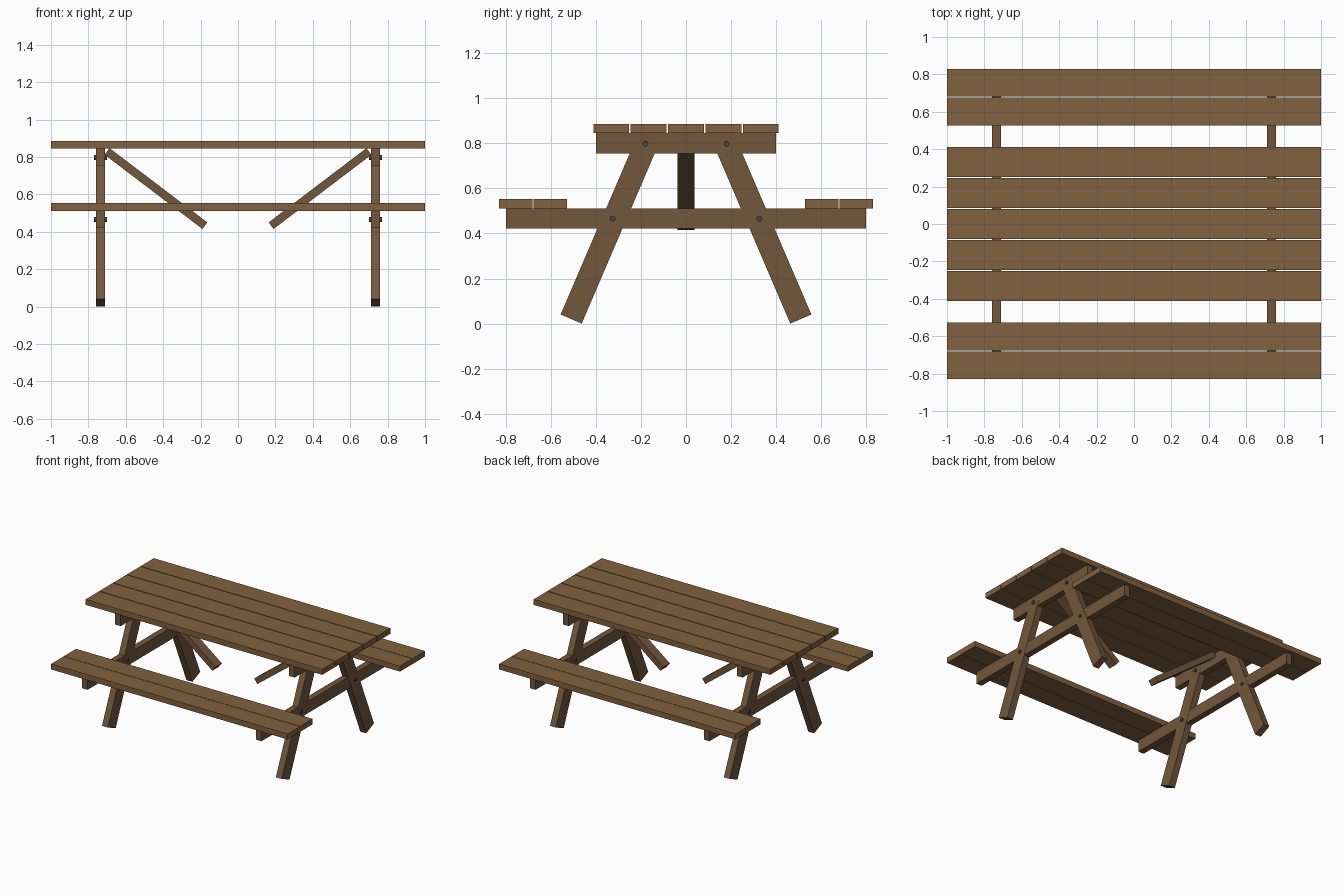
import bpy
from mathutils import Vector, Matrix
from math import pi

if "Cube" in bpy.data.objects:
    bpy.data.objects.remove(bpy.data.objects["Cube"])


def material(name, rgb):
    m = bpy.data.materials.new(name)
    m.diffuse_color = (*rgb, 1)
    m.use_nodes = True
    m.node_tree.nodes["Principled BSDF"].inputs["Base Color"].default_value = m.diffuse_color
    return m


plank_wood = material("plank_wood", (0.22, 0.12, 0.05))
frame_wood = material("frame_wood", (0.17, 0.095, 0.045))
steel = material("dark_steel", (0.06, 0.06, 0.06))


def finish(name, mat):
    ob = bpy.context.object
    ob.name = name
    ob.data.materials.append(mat)
    return ob


def box(name, center, size, mat):
    bpy.ops.mesh.primitive_cube_add(size=1)
    ob = finish(name, mat)
    ob.data.transform(Matrix.Diagonal((*size, 1)))
    ob.location = center
    return ob


def bar(name, a, b, side, width, depth, mat):
    """Square-ended bar from a to b; width runs along the axis 'side'."""
    a, b, side = Vector(a), Vector(b), Vector(side)
    axis = (b - a).normalized()
    ob = box(name, (0, 0, 0), (width, depth, (b - a).length), mat)
    rot = Matrix((side, axis.cross(side), axis)).transposed().to_4x4()
    ob.data.transform(rot)
    ob.location = (a + b) / 2
    return ob


# Table top planks
for i in range(5):
    box("top_plank", (0, (i - 2) * 0.166, 0.866), (2, 0.159, 0.042), plank_wood)

# Seat planks
for s in (-1, 1):
    for y in (0.602, 0.755):
        box("seat_plank", (0, s * y, 0.532), (2, 0.149, 0.042), plank_wood)

# End frames
for sx in (-1, 1):
    x = sx * 0.735
    box("top_beam", (x, 0, 0.80), (0.047, 0.8, 0.09), frame_wood)
    box("seat_beam", (x, 0, 0.466), (0.047, 1.6, 0.09), frame_wood)
    for sy in (-1, 1):
        # Splayed leg
        bar("leg", (x, sy * 0.51, 0.02), (x, sy * 0.171, 0.81),
            (1, 0, 0), 0.05, 0.102, frame_wood)
        # Bolts through leg and beams
        for y, z in ((0.18, 0.798), (0.326, 0.466)):
            bpy.ops.mesh.primitive_cylinder_add(
                vertices=12, radius=0.013, depth=0.068,
                location=(x, sy * y, z), rotation=(0, pi / 2, 0))
            finish("bolt", steel)
    # Diagonal brace
    bar("brace", (sx * 0.70, 0, 0.83), (sx * 0.177, 0, 0.433),
        (0, 1, 0), 0.076, 0.044, frame_wood)
